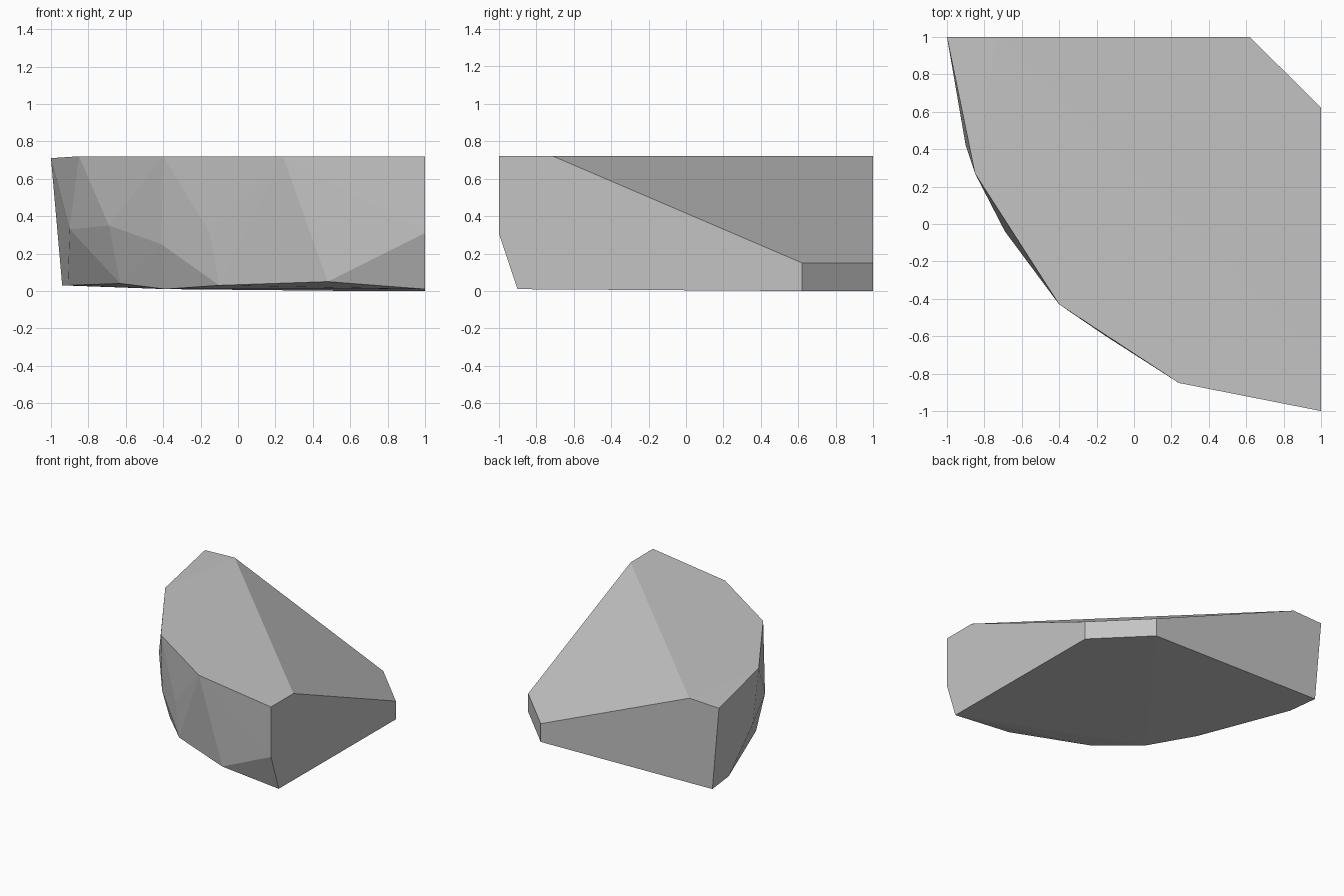
import bpy
import bmesh
import math

cube = bpy.data.objects.get("Cube")
if cube:
    bpy.data.objects.remove(cube, do_unlink=True)

# Stone material
stone = bpy.data.materials.new("light_grey_stone")
stone.use_nodes = True
colour = (0.55, 0.55, 0.55, 1)
stone.diffuse_color = colour
bsdf = stone.node_tree.nodes["Principled BSDF"]
bsdf.inputs["Base Color"].default_value = colour
bsdf.inputs["Roughness"].default_value = 0.9

TOP, LIP = 0.72, 0.15

# Flat top, running round the curved front to the sloping cut
top_rim = [(x, y, TOP) for x, y in (
    (-0.73, 1), (-0.85, 0.27), (-0.4, -0.43), (0.24, -0.85), (1, -1), (1, -0.71))]
top_rim.append((-1, 1, 0.71))

# Chipped facets halfway down the front
middle = [(-0.9, 0.42, 0.33), (-0.69, -0.04, 0.35), (-0.41, -0.4, 0.25),
          (-0.15, -0.6, 0.31), (1, -1, 0.31)]

# Rough lower edge
base_rim = [(-0.94, 1, 0.03), (-0.91, 0.745, 0.03), (-0.63, -0.01, 0.04),
            (-0.39, -0.33, 0.01), (-0.1, -0.62, 0.03), (0.48, -0.89, 0.05),
            (1, -0.9, 0.01)]

# Cut-off back corner below the slope
corner = [(x, y, z) for x, y in ((1, 0.62), (0.62, 1)) for z in (0, LIP)]

# Wrap the facets into one solid and merge the flat faces
bm = bmesh.new()
for point in top_rim + middle + base_rim + corner:
    bm.verts.new(point)
hull = bmesh.ops.convex_hull(bm, input=bm.verts)
loose = [v for v in bm.verts if not v.link_faces]
bmesh.ops.delete(bm, geom=loose, context="VERTS")
bmesh.ops.dissolve_limit(bm, angle_limit=math.radians(0.8),
                         verts=bm.verts, edges=bm.edges)
bmesh.ops.recalc_face_normals(bm, faces=bm.faces)

mesh = bpy.data.meshes.new("rock")
bm.to_mesh(mesh)
bm.free()
mesh.materials.append(stone)
rock = bpy.data.objects.new("rock", mesh)
bpy.context.collection.objects.link(rock)
